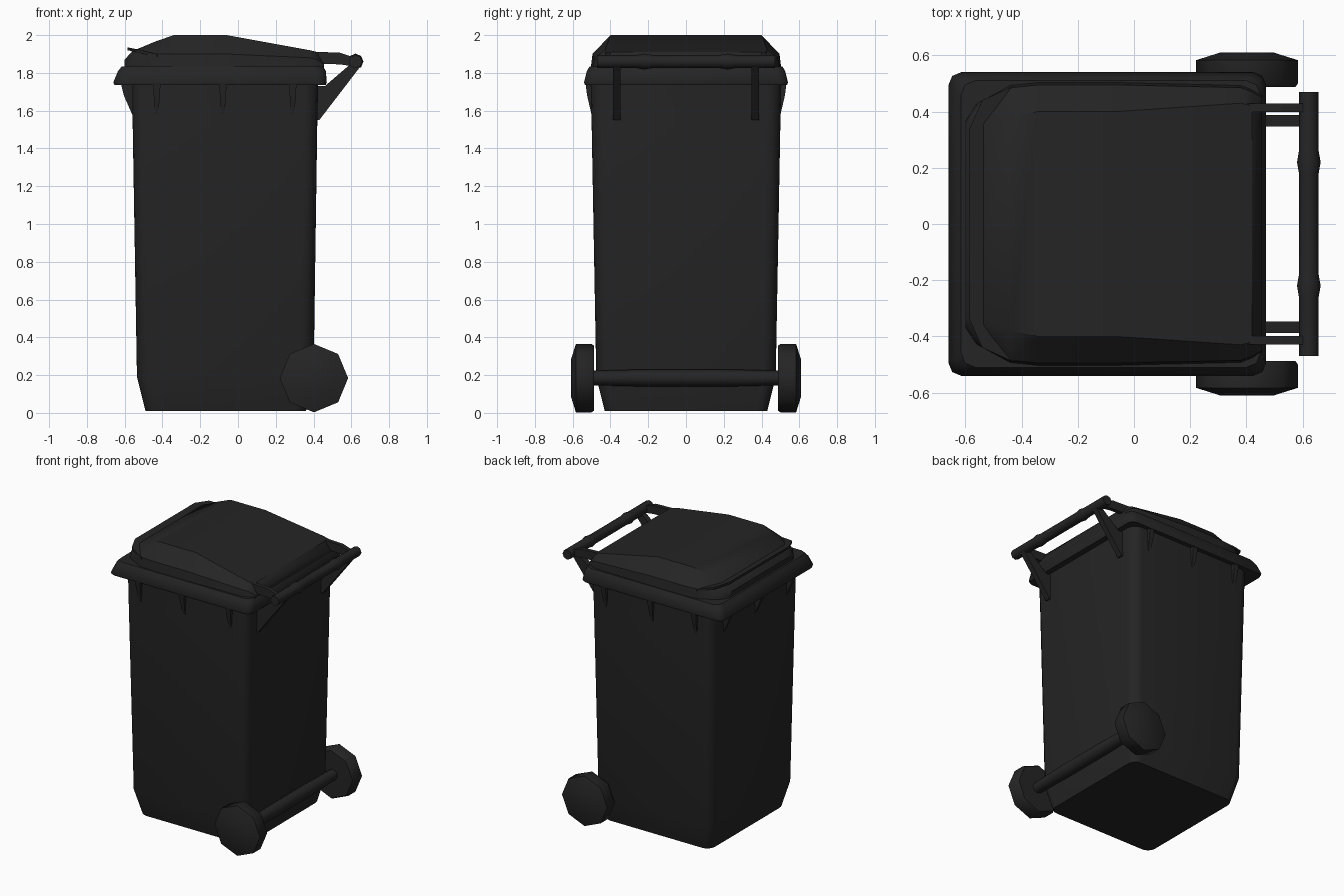
import bpy, bmesh, math
from mathutils import Vector, Matrix

cube = bpy.data.objects.get("Cube")
if cube:
    bpy.data.objects.remove(cube, do_unlink=True)

plastic = bpy.data.materials.new("charcoal plastic")
plastic.use_nodes = True
COLOUR = (0.018, 0.018, 0.018, 1)
plastic.diffuse_color = COLOUR
plastic.node_tree.nodes["Principled BSDF"].inputs["Base Color"].default_value = COLOUR


def finish(bm, name, angle=40):
    """Turn a bmesh into a shaded, coloured object."""
    bmesh.ops.recalc_face_normals(bm, faces=bm.faces)
    mesh = bpy.data.meshes.new(name)
    bm.to_mesh(mesh)
    bm.free()
    mesh.materials.append(plastic)
    ob = bpy.data.objects.new(name, mesh)
    bpy.context.collection.objects.link(ob)
    bpy.ops.object.select_all(action='DESELECT')
    ob.select_set(True)
    bpy.context.view_layer.objects.active = ob
    bpy.ops.object.shade_smooth_by_angle(angle=math.radians(angle))
    return ob


def loft(name, rings, angle=40):
    """Skin equal-length rings of points and cap both ends."""
    bm = bmesh.new()
    loops = [[bm.verts.new(p) for p in ring] for ring in rings]
    n = len(loops[0])
    for a, b in zip(loops, loops[1:]):
        for i in range(n):
            j = (i + 1) % n
            bm.faces.new((a[i], a[j], b[j], b[i]))
    bm.faces.new(loops[0])
    bm.faces.new(loops[-1])
    return finish(bm, name, angle)


def rounded_ring(x0, x1, w, z, r, steps):
    """Rectangle outline with rounded corners at height z."""
    ring = []
    corners = ((x1 - r, w - r), (x0 + r, w - r), (x0 + r, r - w), (x1 - r, r - w))
    for k, (cx, cy) in enumerate(corners):
        for s in range(steps + 1):
            a = math.pi / 2 * (k + s / steps)
            ring.append((cx + r * math.cos(a), cy + r * math.sin(a), z))
    return ring


def plate(name, profile, y, thick):
    """Side profile in x and z, given thickness along y."""
    return loft(name, [[(x, y + s * thick / 2, z) for x, z in profile] for s in (-1, 1)], 30)


def turned(name, stations, x, z, sides=8):
    """Round bar along y from (y, radius) stations."""
    rings = []
    for y, r in stations:
        rings.append([(x + r * math.cos(2 * math.pi * i / sides), y,
                       z + r * math.sin(2 * math.pi * i / sides)) for i in range(sides)])
    return loft(name, rings, 50)


# Tapered tub
loft("bin_body", [rounded_ring(*s, 4) for s in (
    (-0.49, 0.36, 0.43, 0.01, 0.06),
    (-0.535, 0.40, 0.475, 0.19, 0.07),
    (-0.558, 0.42, 0.50, 1.55, 0.07),
    (-0.56, 0.425, 0.505, 1.76, 0.07))])

# Overhanging rim
loft("rim", [rounded_ring(*s, 2) for s in (
    (-0.655, 0.465, 0.535, 1.737, 0.04),
    (-0.66, 0.47, 0.54, 1.75, 0.045),
    (-0.635, 0.465, 0.525, 1.81, 0.05),
    (-0.615, 0.45, 0.51, 1.835, 0.05))], 45)

# Domed lid, sections run along x: x, edge width, edge height, top width, top height
lid_sections = (
    (-0.60, 0.36, 1.855, 0.33, 1.87),
    (-0.56, 0.42, 1.88, 0.35, 1.915),
    (-0.44, 0.485, 1.90, 0.38, 1.965),
    (-0.34, 0.495, 1.90, 0.40, 2.0),
    (-0.06, 0.495, 1.90, 0.40, 2.0),
    (0.38, 0.485, 1.88, 0.43, 1.92),
    (0.42, 0.47, 1.87, 0.42, 1.91),
    (0.455, 0.45, 1.845, 0.41, 1.855))
loft("lid", [[(x, -w - 0.01, 1.82), (x, -w, ze), (x, -t, zt),
              (x, t, zt), (x, w, ze), (x, w + 0.01, 1.82)]
             for x, w, ze, t, zt in lid_sections], 35)

# Grip lip around the opening edge of the lid
lip_path = ((-0.43, 0.49, 1.90), (-0.54, 0.44, 1.925), (-0.585, 0.34, 1.935))
lip_path += tuple((x, -y, z) for x, y, z in reversed(lip_path))
loft("lid_lip", [[(x, y, z), (x + 0.05, y * 0.93, z - 0.01),
                  (x + 0.05, y * 0.93, z - 0.025), (x, y, z - 0.015)]
                 for x, y, z in lip_path], 30)


def rib(name, base, out):
    """Wedge gusset under the rim, pointing along out."""
    out, base = Vector(out), Vector(base)
    side = out.normalized().cross(Vector((0, 0, 1)))
    inner = -out.normalized() * 0.03
    rings = []
    for z, f, half in ((1.57, 0, 0.008), (1.68, 0.75, 0.016), (1.745, 1, 0.02)):
        b = base + Vector((0, 0, z))
        rings.append([b + inner - side * half, b + inner + side * half,
                      b + out * f + side * half, b + out * f - side * half])
    return loft(name, rings, 30)


for s, label in ((-1, "front"), (1, "back")):
    for i, x in enumerate((-0.43, -0.08, 0.29)):
        rib(f"{label}_rib_{i + 1}", (x, s * 0.498, 0), (0, s * 0.034, 0))
for i, y in enumerate((-0.36, 0, 0.36)):
    rib(f"end_rib_{i + 1}", (-0.556, y, 0), (-0.064, 0, 0))

# Push handle with its struts and hinge arms
grip = [(-0.47, 0.035), (-0.26, 0.035), (-0.22, 0.042), (-0.18, 0.035)]
turned("handle_bar", grip + [(-y, r) for y, r in reversed(grip)], 0.622, 1.86)
for s, label in ((-1, "front"), (1, "back")):
    plate(f"{label}_handle_strut",
          ((0.41, 1.55), (0.43, 1.55), (0.645, 1.83), (0.60, 1.85), (0.46, 1.73), (0.41, 1.73)),
          s * 0.367, 0.04)
    plate(f"{label}_hinge_arm",
          ((0.40, 1.85), (0.54, 1.845), (0.61, 1.835), (0.62, 1.88), (0.54, 1.907), (0.40, 1.912)),
          s * 0.413, 0.03)

# Axle and eight-sided wheels
turned("axle", ((-0.52, 0.038), (-0.2, 0.046), (0.2, 0.046), (0.52, 0.038)), 0.415, 0.185)
for s, label in ((-1, "front"), (1, "back")):
    turned(f"{label}_wheel", [(s * y, r) for y, r in (
        (0.487, 0.172), (0.50, 0.181), (0.583, 0.181), (0.61, 0.095))], 0.402, 0.184)
